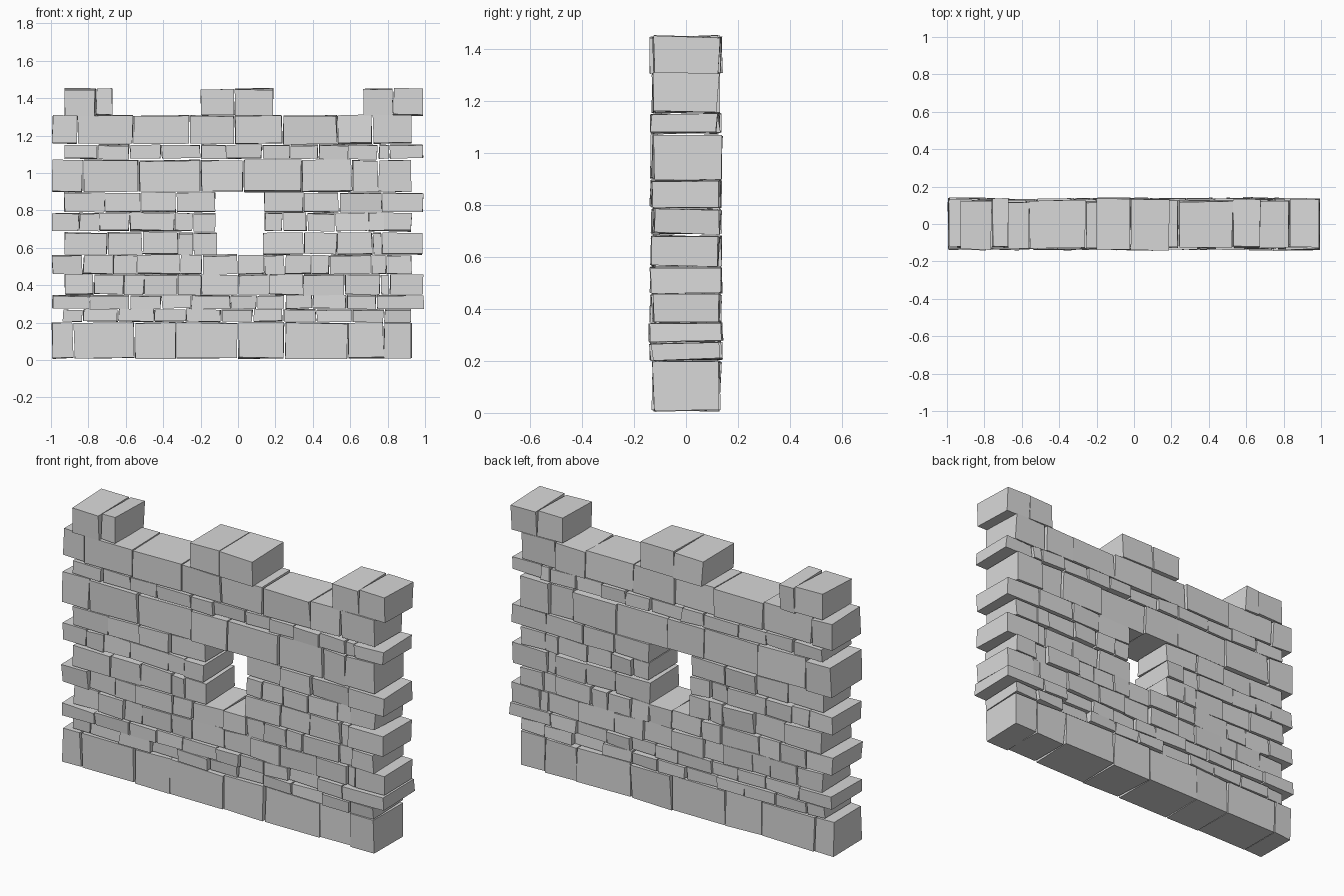
import bpy
import bmesh
import random
from mathutils import Matrix, Vector

random.seed(4)

default_cube = bpy.data.objects.get("Cube")
if default_cube:
    bpy.data.objects.remove(default_cube, do_unlink=True)

# One plain grey stone colour
stone = bpy.data.materials.new("grey_stone")
stone.use_nodes = True
stone_colour = (0.69, 0.69, 0.69, 1)
stone.diffuse_color = stone_colour
stone.node_tree.nodes["Principled BSDF"].inputs["Base Color"].default_value = stone_colour


def jitter(amount):
    return random.uniform(-amount, amount)


def add_stone(bm, left, right, bottom, top, thickness, unevenness):
    """One roughly hewn block running through the thickness of the wall."""
    width = right - left - 0.006
    height = top - bottom - 0.002
    # The front and back faces stand out or sink in independently
    front = -thickness / 2 + jitter(unevenness)
    back = thickness / 2 + jitter(unevenness)
    centre = Vector(((left + right) / 2, (front + back) / 2, (bottom + top) / 2))
    block = bmesh.ops.create_cube(bm, size=1)["verts"]
    bmesh.ops.scale(bm, vec=(width, back - front, height), verts=block)
    # Slight tilt, then uneven corners
    tilt = Matrix.Rotation(jitter(0.03), 3, 'X') @ Matrix.Rotation(jitter(0.015), 3, 'Y')
    for vert in block:
        rough = Vector((jitter(0.004), jitter(0.005), jitter(0.003)))
        vert.co = centre + tilt @ vert.co + rough


def course(name, bottom, top, *runs, thickness=0.256, unevenness=0.01):
    """A row of stones; each run lists its joints along x in hundredths."""
    bm = bmesh.new()
    for joints in runs:
        for left, right in zip(joints, joints[1:]):
            add_stone(bm, left / 100, right / 100, bottom, top, thickness, unevenness)
    for vert in bm.verts:
        vert.co.z = max(vert.co.z, 0)
        vert.co.x = min(max(vert.co.x, -1), 1)
    mesh = bpy.data.meshes.new(name)
    bm.to_mesh(mesh)
    bm.free()
    mesh.materials.append(stone)
    wall_part = bpy.data.objects.new(name, mesh)
    bpy.context.collection.objects.link(wall_part)


# Heavy footing and thin levelling courses
course("footing_course", 0.008, 0.2, [-99.5, -88, -55, -33, 0, 25, 58.5, 78, 93],
       thickness=0.25, unevenness=0.006)
course("lower_thin_course", 0.205, 0.27,
       [-94, -83, -64, -45, -28, -9, 8, 24, 42, 61, 78, 93],
       thickness=0.25, unevenness=0.014)
course("upper_thin_course", 0.275, 0.345,
       [-99.5, -79, -58, -41, -25, -4, 10, 25, 40, 58, 74, 99.5], unevenness=0.014)

# Medium courses below the window
course("lower_medium_course", 0.35, 0.457,
       [-93, -77, -61, -50, -32, -20, 0, 17, 35, 57, 76, 81, 99])
course("sill_course", 0.46, 0.56,
       [-99.5, -83, -67, -54, -31, -19, 0, 14, 25, 39, 49, 71, 79, 93])

# Courses interrupted by the window opening
course("lower_window_course", 0.565, 0.68,
       [-93, -70, -51, -32, -24, -11], [13, 35, 53, 72, 77, 99])
course("middle_window_course", 0.69, 0.785,
       [-99.5, -85, -74, -58, -34, -24, -12], [14, 24, 37, 52, 70, 78, 93])
course("upper_window_course", 0.79, 0.895,
       [-93, -71, -52, -33, -12], [14, 35, 54, 77, 99])

# Lintel row and the courses above it
course("lintel_course", 0.9, 1.068, [-99.5, -83, -53, -20, 3, 34, 61, 75, 93])
course("band_course", 1.077, 1.15,
       [-93, -75, -58, -41, -20, -6, 13, 28, 43, 59, 75, 81, 99])
course("top_course", 1.157, 1.308, [-99.5, -86, -56, -26, -2, 24, 53, 72, 93],
       thickness=0.25, unevenness=0.006)

# Three raised battlements
course("battlements", 1.308, 1.45, [-93, -76, -67], [-20, -2, 19], [67, 83, 99.5])
